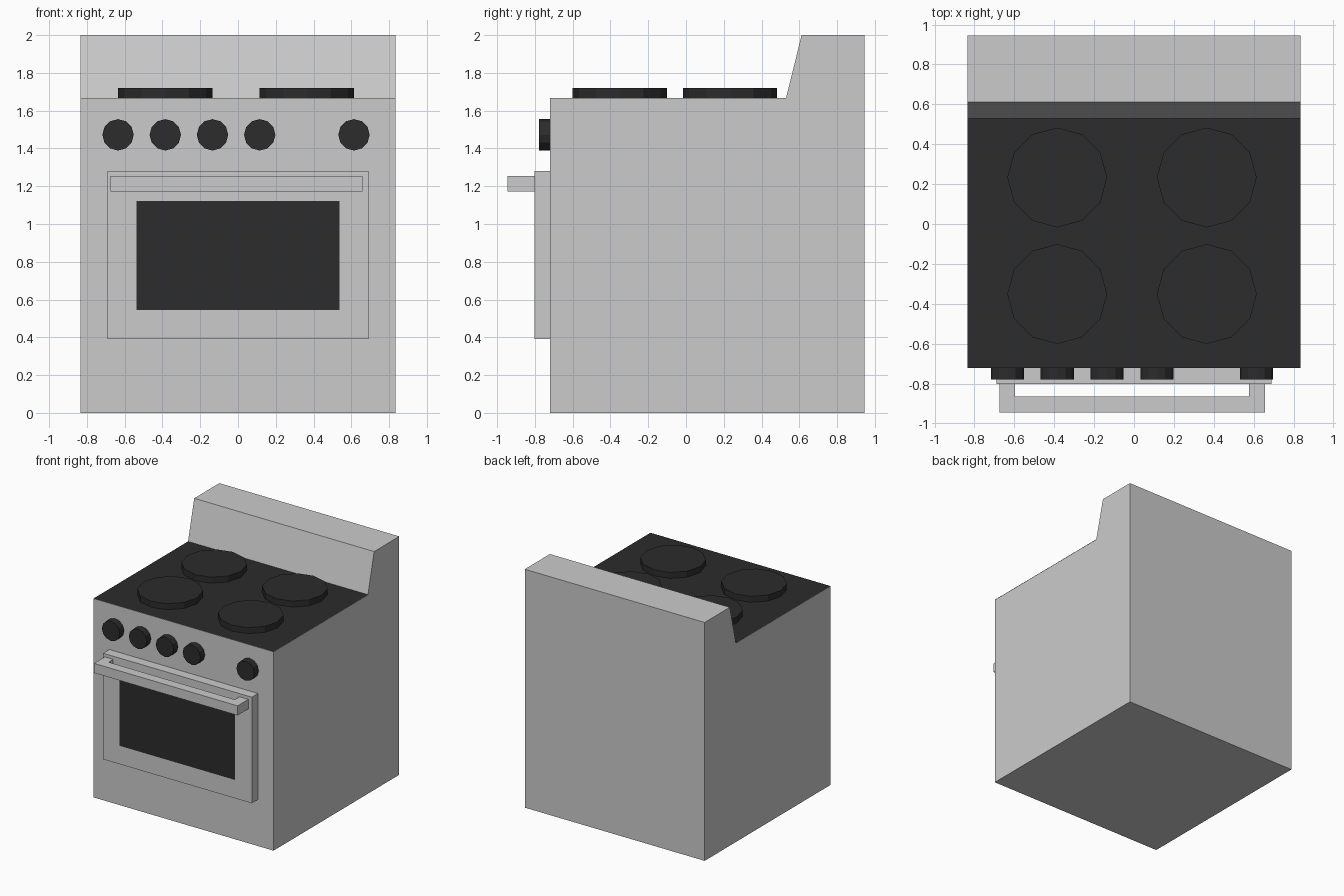
import bpy, bmesh
from math import pi
from mathutils import Vector

if "Cube" in bpy.data.objects:
    bpy.data.objects.remove(bpy.data.objects["Cube"])

black = bpy.data.materials.new("black_enamel")
black.diffuse_color = (0.025, 0.025, 0.025, 1)
black.use_nodes = True
black.node_tree.nodes["Principled BSDF"].inputs["Base Color"].default_value = black.diffuse_color


def make(name, bm, mat=None):
    bmesh.ops.recalc_face_normals(bm, faces=bm.faces)
    me = bpy.data.meshes.new(name)
    bm.to_mesh(me)
    bm.free()
    ob = bpy.data.objects.new(name, me)
    bpy.context.collection.objects.link(ob)
    if mat:
        me.materials.append(mat)
    return ob


def extrude(name, points, vec):
    """Closed outline swept along a vector."""
    bm = bmesh.new()
    face = bm.faces.new([bm.verts.new(p) for p in points])
    res = bmesh.ops.extrude_face_region(bm, geom=[face], use_keep_orig=True)
    verts = [v for v in res["geom"] if isinstance(v, bmesh.types.BMVert)]
    bmesh.ops.translate(bm, verts=verts, vec=Vector(vec))
    return make(name, bm)


def panel(name, points):
    """Single black face."""
    bm = bmesh.new()
    face = bm.faces.new([bm.verts.new(p) for p in points])
    me = make(name, bm, black).data
    # face the panel outward (up or forward)
    n = me.polygons[0].normal
    if n.z - n.y < 0:
        me.flip_normals()


def disc(name, loc, radius, depth, rot=(0, 0, 0)):
    bpy.ops.mesh.primitive_cylinder_add(vertices=12, radius=radius, depth=depth,
                                        location=loc, rotation=rot)
    ob = bpy.context.object
    ob.name = name
    ob.data.materials.append(black)


W, FRONT, BACK, TOP = 0.835, -0.721, 0.945, 1.668
DOOR = -0.803

# Body with sloped backsplash, from the side profile
side = [(FRONT, 0), (BACK, 0), (BACK, 2), (0.612, 2), (0.53, TOP), (FRONT, TOP)]
extrude("body", [(-W, y, z) for y, z in side], (2 * W, 0, 0))

# Black cooktop surface
e = 0.0015
panel("cooktop", [(-W, FRONT, TOP + e), (W, FRONT, TOP + e),
                  (W, 0.53, TOP + e), (-W, 0.53, TOP + e)])

# Four burners
for x in (-0.385, 0.365):
    for y in (-0.351, 0.233):
        disc("burner", (x, y, TOP + 0.026), 0.25, 0.052)

# Control knobs
for x in (-0.635, -0.385, -0.135, 0.115, 0.614):
    disc("knob", (x, FRONT - 0.029, 1.472), 0.083, 0.058, (pi / 2, 0, 0))

# Oven door and window
door = [(-0.69, 0.39), (0.69, 0.39), (0.69, 1.28), (-0.69, 1.28)]
extrude("oven_door", [(x, DOOR, z) for x, z in door], (0, FRONT - DOOR, 0))
glass = [(-0.537, 0.545), (0.537, 0.545), (0.537, 1.122), (-0.537, 1.122)]
panel("oven_window", [(x, DOOR - e, z) for x, z in glass])

# U-shaped door handle
u = [(-0.675, DOOR), (-0.675, -0.945), (0.658, -0.945), (0.658, DOOR),
     (0.576, DOOR), (0.576, -0.864), (-0.596, -0.864), (-0.596, DOOR)]
extrude("door_handle", [(x, y, 1.173) for x, y in u], (0, 0, 0.08))
